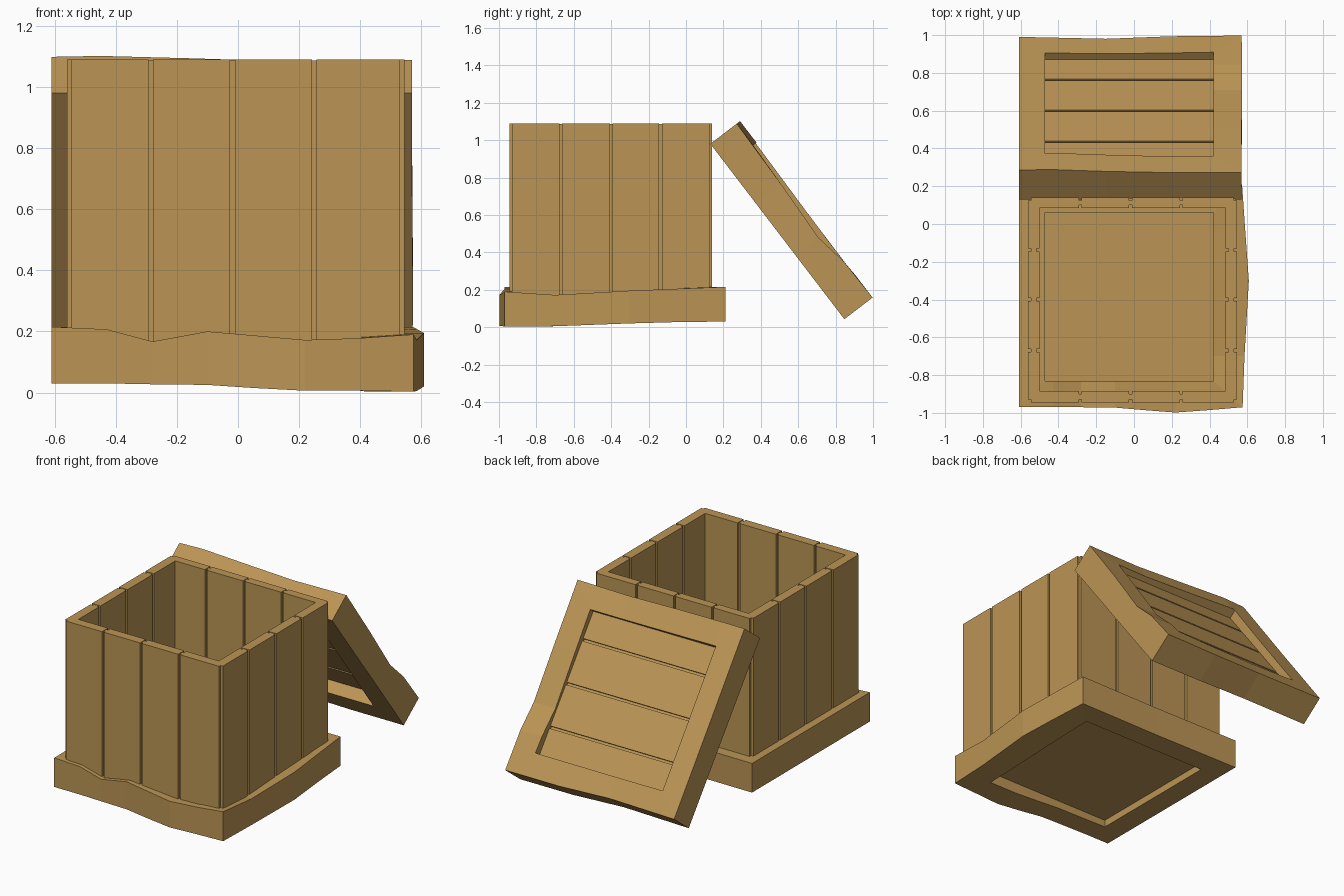
import bpy, bmesh, math
from mathutils import Matrix, Vector

if "Cube" in bpy.data.objects:
    bpy.data.objects.remove(bpy.data.objects["Cube"])

wood = bpy.data.materials.new("wood")
wood.diffuse_color = (0.5, 0.3, 0.09, 1)
wood.use_nodes = True
wood.node_tree.nodes["Principled BSDF"].inputs["Base Color"].default_value = wood.diffuse_color


def finish(name, bm, matrix=None):
    bmesh.ops.recalc_face_normals(bm, faces=bm.faces)
    mesh = bpy.data.meshes.new(name)
    bm.to_mesh(mesh)
    bm.free()
    mesh.materials.append(wood)
    ob = bpy.data.objects.new(name, mesh)
    bpy.context.collection.objects.link(ob)
    if matrix:
        ob.matrix_world = matrix
    return ob


def add_box(bm, lo, hi):
    lo, hi = Vector(lo), Vector(hi)
    m = Matrix.Translation((lo + hi) / 2) @ Matrix.Diagonal((*(hi - lo), 1))
    bmesh.ops.create_cube(bm, size=1, matrix=m)


def warped_frame(name, stations, inner, matrix=None):
    """Closed rectangular frame; each station is outer x, outer y, low, high."""
    x0, x1, y0, y1 = inner
    bm = bmesh.new()
    rings = []
    for x, y, lo, hi in stations:
        # middle stations keep their place along the bar
        ix, iy = min(max(x, x0), x1), min(max(y, y0), y1)
        rings.append([bm.verts.new(p) for p in
                      ((x, y, lo), (x, y, hi), (ix, iy, hi), (ix, iy, lo))])
    for a, b in zip(rings, rings[1:] + rings[:1]):
        for i in range(4):
            j = (i + 1) % 4
            bm.faces.new((a[i], b[i], b[j], a[j]))
    return finish(name, bm, matrix)


def plank_wall(name, axis, start, end, cuts, near, far, low, high):
    """Upright wall of planks with narrow grooves and a thin backing board."""
    gap, inset = 0.0075, 0.015
    edges = [start - gap] + cuts + [end + gap]
    bm = bmesh.new()

    def put(a, b, c, d, top):
        if axis == 'X':
            add_box(bm, (a, c, low), (b, d, top))
        else:
            add_box(bm, (c, a, low), (d, b, top))
    for a, b in zip(edges, edges[1:]):
        put(a + gap, b - gap, near, far, high)
    put(start, end, near + inset, far - inset, high - 0.003)
    return finish(name, bm)


# Base frame with bent bars
base = [(-.61, -.97, .03, .215), (-.43, -.97, .03, .207), (-.28, -.97, .027, .167),
        (-.10, -.972, .025, .20), (.05, -.985, .015, .187), (.22, -.998, .006, .172),
        (.40, -.985, .006, .178), (.575, -.97, .003, .19),
        (.585, -.70, .005, .172), (.608, -.30, .02, .195), (.59, -.05, .027, .205),
        (.572, .21, .03, .215), (0, .205, .03, .215), (-.61, .21, .03, .215),
        (-.61, -.40, .03, .215)]
warped_frame("base_frame", base, (-.47, .42, -.83, .06))

bm = bmesh.new()
add_box(bm, (-.50, -.86, .075), (.45, .09, .14))
finish("floor_panel", bm)

# Box walls
xc, yc = [-.285, -.018, .25], [-.67, -.40, -.137]
plank_wall("front_wall", 'X', -.545, .53, xc, -.945, -.885, .12, 1.09)
plank_wall("back_wall", 'X', -.545, .53, xc, .085, .14, .12, 1.09)
plank_wall("left_wall", 'Y', -.93, .125, yc, -.56, -.50, .12, 1.09)
plank_wall("right_wall", 'Y', -.93, .125, yc, .485, .545, .12, 1.09)

# Lid leaning on the back, built flat then tilted
tilt = Matrix.Translation((0, .13, .98)) @ Matrix.Rotation(-math.radians(52.6), 4, 'X')
lid = [(-.61, 0, 0, .195), (-.45, 0, 0, .20), (-.15, 0, 0, .187), (.2, .005, .01, .175),
       (.57, 0, 0, .178), (.57, .40, 0, .17), (.572, .75, .0, .155),
       (.572, .93, 0, .185), (.57, 1.18, 0, .19),
       (.2, 1.18, 0, .185), (-.15, 1.165, 0, .18), (-.61, 1.175, 0, .185),
       (-.61, .6, 0, .188)]
warped_frame("lid_frame", lid, (-.47, .42, .145, 1.035), tilt)

bm = bmesh.new()
cuts = [.12, .32, .59, .86, 1.06]
for a, b in zip(cuts, cuts[1:]):
    add_box(bm, (-.49, a + .0075, .08), (.44, b - .0075, .14))
add_box(bm, (-.48, .13, .095), (.43, 1.05, .125))
finish("lid_slats", bm, tilt)
